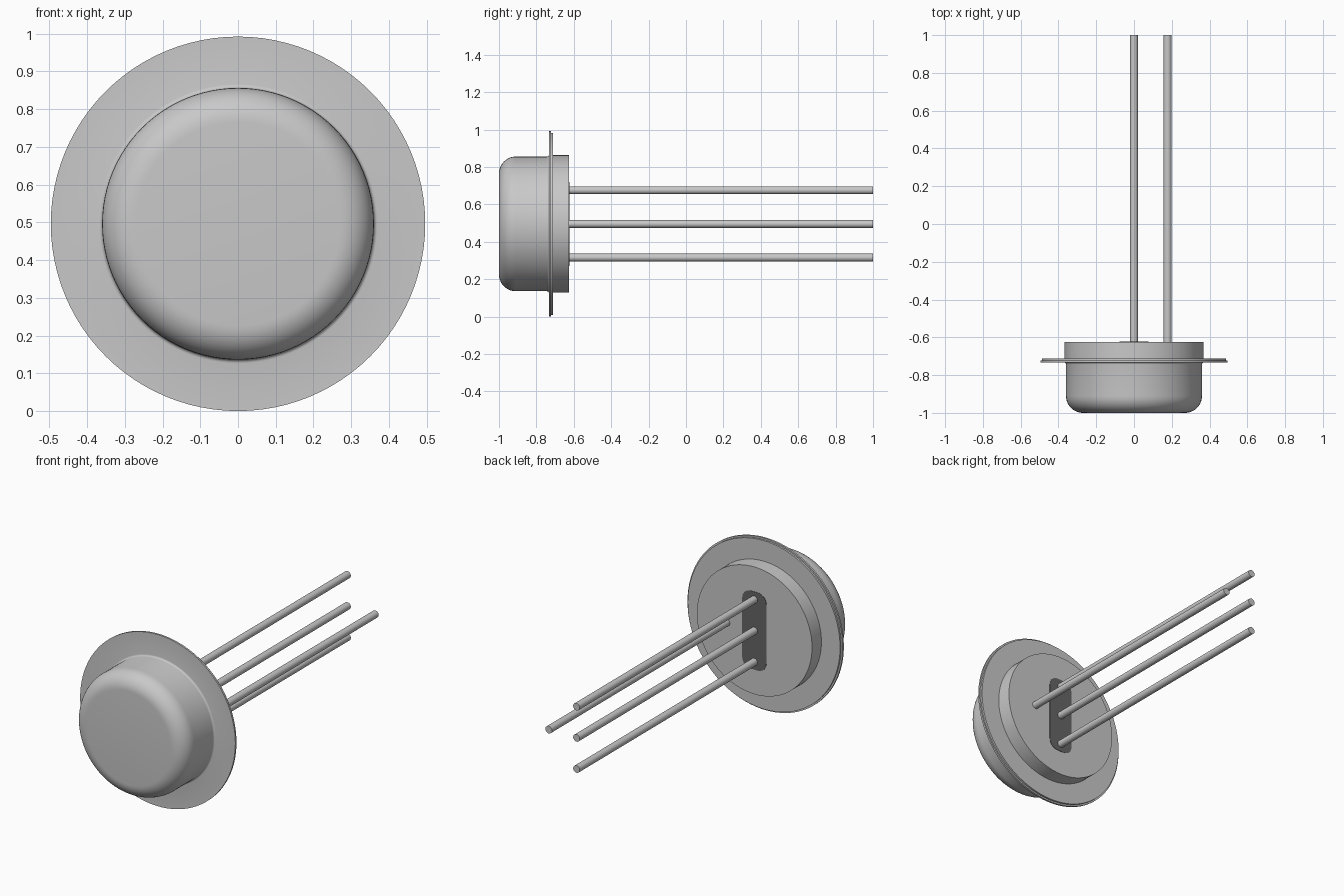
import bpy, bmesh, math

cube = bpy.data.objects.get("Cube")
if cube:
    bpy.data.objects.remove(cube, do_unlink=True)

CZ = 0.496          # height of the central axis
SEGMENTS = 96


def make_material(name, grey):
    mat = bpy.data.materials.new(name)
    mat.use_nodes = True
    colour = (grey, grey, grey, 1.0)
    mat.diffuse_color = colour
    mat.node_tree.nodes["Principled BSDF"].inputs["Base Color"].default_value = colour
    return mat


metal = make_material("grey metal", 0.58)
glass = make_material("dark glass", 0.13)


def finish(name, bm, mat):
    """Turn a bmesh into a smooth-shaded object with sharp edges kept."""
    bmesh.ops.recalc_face_normals(bm, faces=bm.faces)
    mesh = bpy.data.meshes.new(name)
    bm.to_mesh(mesh)
    bm.free()
    mesh.materials.append(mat)
    obj = bpy.data.objects.new(name, mesh)
    bpy.context.collection.objects.link(obj)
    bpy.ops.object.select_all(action='DESELECT')
    obj.select_set(True)
    bpy.context.view_layer.objects.active = obj
    bpy.ops.object.shade_smooth_by_angle(angle=math.radians(30))
    return obj


def lathe(name, profile, mat, x=0.0, z=CZ, segments=SEGMENTS):
    """Revolve (radius, y) points about a y-axis line, closing both ends flat."""
    bm = bmesh.new()
    rings = []
    for r, y in profile:
        angles = [2 * math.pi * i / segments for i in range(segments)]
        rings.append([bm.verts.new((x + r * math.cos(a), y, z + r * math.sin(a)))
                      for a in angles])
    for a, b in zip(rings, rings[1:]):
        for i in range(segments):
            j = (i + 1) % segments
            bm.faces.new((a[i], a[j], b[j], b[i]))
    bm.faces.new(rings[0])
    bm.faces.new(rings[-1])
    return finish(name, bm, mat)


def arc(r, y, radius, start, end, steps):
    """Points of an arc in the (radius, y) plane, angles in degrees."""
    pts = []
    for i in range(steps + 1):
        a = math.radians(start + (end - start) * i / steps)
        pts.append((r + radius * math.cos(a), y + radius * math.sin(a)))
    return pts


# Cap: domed can with rounded front edge and a thin brim
cap_profile = (arc(0.27, -0.91, 0.09, -90, 0, 10)
               + arc(0.37, -0.743, 0.01, 180, 90, 4)
               + [(0.496, -0.733), (0.496, -0.722)])
lathe("cap", cap_profile, metal)

# Header: base disc with its own slightly smaller brim
lathe("header", [(0.487, -0.722), (0.487, -0.711),
                 (0.368, -0.711), (0.368, -0.625)], metal)

# Glass seal: rounded upright plate on the back of the header
bm = bmesh.new()
half_w, half_h, corner = 0.077, 0.225, 0.055
outline = []
for sx, sz, start in ((1, 1, 0), (-1, 1, 90), (-1, -1, 180), (1, -1, 270)):
    outline += arc(sx * (half_w - corner), CZ + sz * (half_h - corner),
                   corner, start, start + 90, 8)
face = bm.faces.new([bm.verts.new((x, -0.628, z)) for x, z in outline])
side = bmesh.ops.extrude_face_region(bm, geom=[face])
for v in side["geom"]:
    if isinstance(v, bmesh.types.BMVert):
        v.co.y = -0.623
finish("glass_seal", bm, glass)

# Leads: three through the glass, one fixed to the header
leads = {"lead_top": (0, 0.18), "lead_middle": (0, 0),
         "lead_bottom": (0, -0.18), "lead_ground": (0.178, 0)}
for name, (x, dz) in leads.items():
    lathe(name, [(0.021, -0.64), (0.021, 1.0)], metal, x, CZ + dz, 32)
